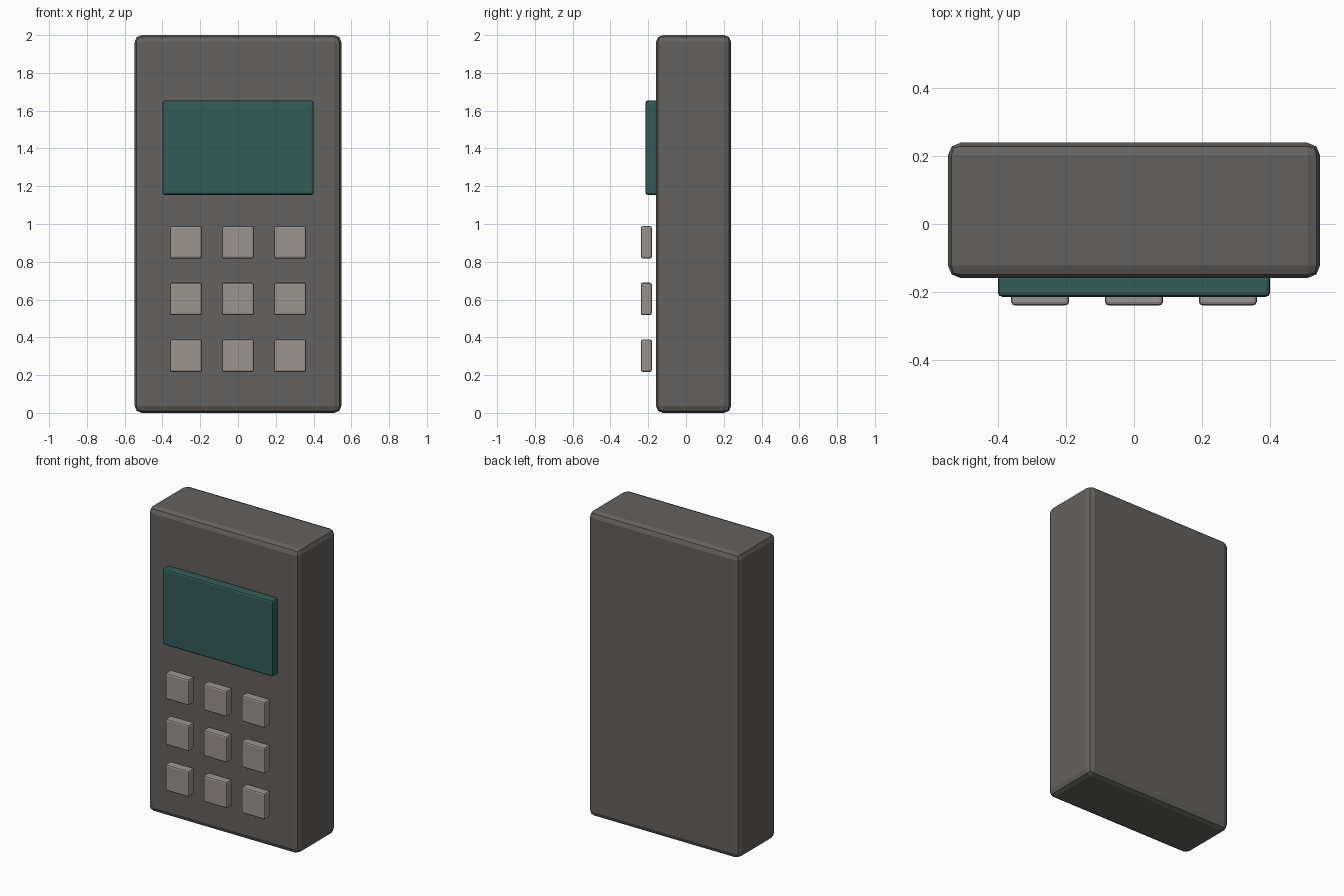
import bpy
import bmesh

cube = bpy.data.objects.get("Cube")
if cube:
    bpy.data.objects.remove(cube, do_unlink=True)


def material(name, color):
    mat = bpy.data.materials.new(name)
    mat.use_nodes = True
    mat.diffuse_color = (*color, 1)
    mat.node_tree.nodes["Principled BSDF"].inputs["Base Color"].default_value = (*color, 1)
    return mat


def rounded_box(name, center, size, bevel, mat):
    """Box with bevelled edges and flat faces."""
    mesh = bpy.data.meshes.new(name)
    bm = bmesh.new()
    bmesh.ops.create_cube(bm, size=1)
    bmesh.ops.scale(bm, vec=size, verts=bm.verts)
    bm.to_mesh(mesh)
    bm.free()
    mesh.materials.append(mat)
    obj = bpy.data.objects.new(name, mesh)
    obj.location = center
    bpy.context.scene.collection.objects.link(obj)
    mod = obj.modifiers.new("soft_edges", "BEVEL")
    mod.width = bevel
    mod.segments = 2
    return obj


casing = material("dark_grey_casing", (0.127, 0.122, 0.115))
glass = material("teal_screen", (0.034, 0.107, 0.098))
key = material("warm_grey_keys", (0.33, 0.296, 0.275))

# Main casing and raised display
rounded_box("body", (0, 0.04, 1), (1.094, 0.398, 2), 0.037, casing)
rounded_box("screen", (0, -0.182, 1.404), (0.8, 0.064, 0.5), 0.012, glass)

# Keypad: three by three keys standing just proud of the casing
for row in range(3):
    for col in range(3):
        center = ((col - 1) * 0.276, -0.21, 0.303 + row * 0.3)
        rounded_box(f"key_{row + 1}_{col + 1}", center, (0.17, 0.058, 0.172), 0.01, key)
